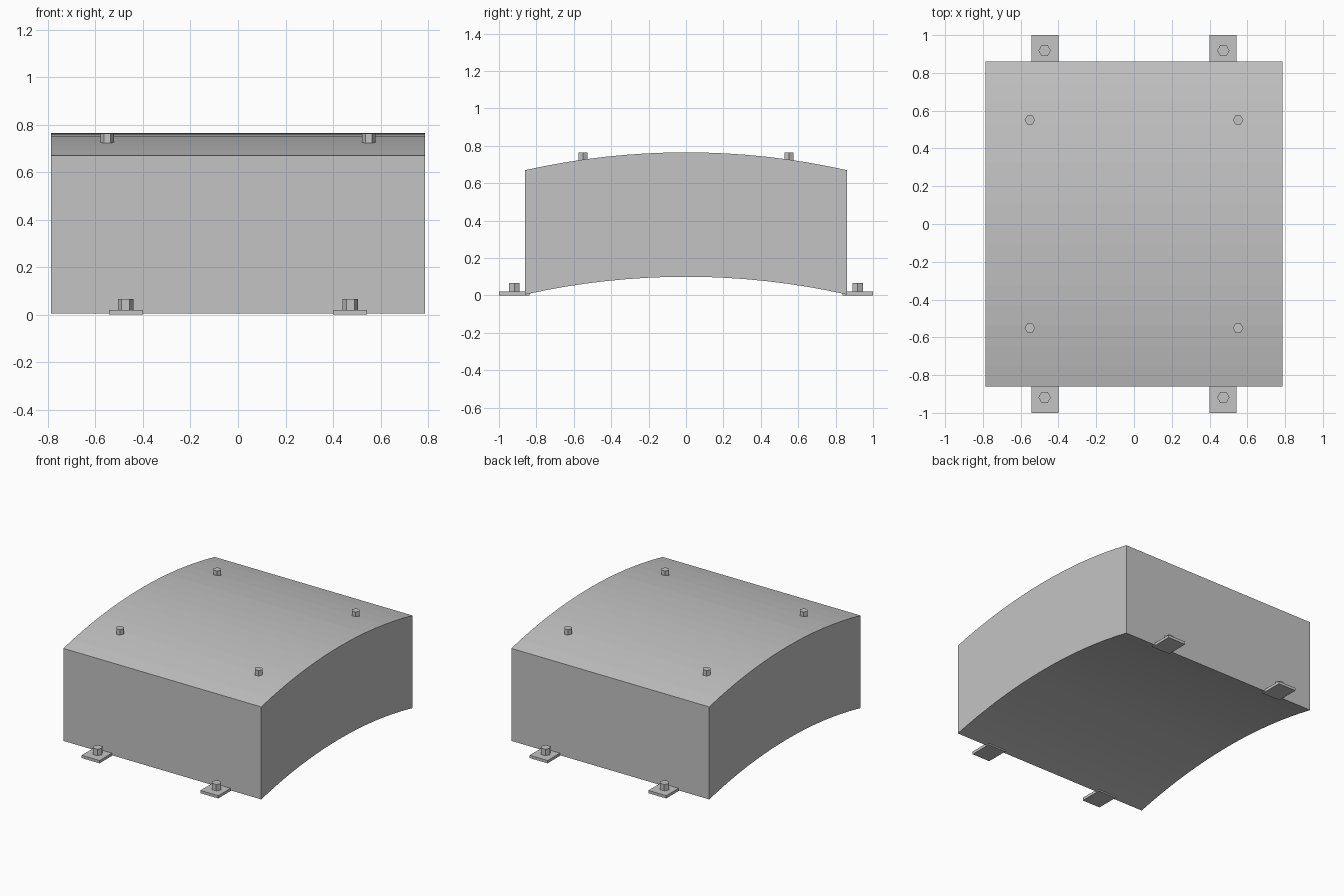
import bpy, bmesh, math
from mathutils import Matrix

cube = bpy.data.objects.get("Cube")
if cube:
    bpy.data.objects.remove(cube, do_unlink=True)

# Single painted-metal grey
grey = bpy.data.materials.new("light grey")
grey.use_nodes = True
colour = (0.55, 0.55, 0.55, 1)
grey.diffuse_color = colour
grey.node_tree.nodes["Principled BSDF"].inputs["Base Color"].default_value = colour

HALF_X, HALF_Y = 0.787, 0.86
EDGE_BOTTOM, EDGE_TOP, RISE = 0.005, 0.67, 0.095
STEPS = 16
RADIUS = (HALF_Y ** 2 + RISE ** 2) / (2 * RISE)


def arch(y):
    """Height of the circular arch above its ends."""
    return math.sqrt(RADIUS ** 2 - y ** 2) - RADIUS + RISE


def finish(name, bm):
    bmesh.ops.recalc_face_normals(bm, faces=bm.faces)
    mesh = bpy.data.meshes.new(name)
    bm.to_mesh(mesh)
    bm.free()
    mesh.materials.append(grey)
    obj = bpy.data.objects.new(name, mesh)
    bpy.context.collection.objects.link(obj)
    return obj


def box(name, x, y, z, size):
    bm = bmesh.new()
    bmesh.ops.create_cube(bm, size=1)
    bmesh.ops.scale(bm, vec=size, verts=bm.verts)
    bmesh.ops.translate(bm, vec=(x, y, z), verts=bm.verts)
    return finish(name, bm)


def hex_bolt(name, x, y, bottom, top, radius):
    bm = bmesh.new()
    bmesh.ops.create_cone(bm, cap_ends=True, segments=6, radius1=radius,
                          radius2=radius, depth=top - bottom)
    # Corners point along x
    bmesh.ops.rotate(bm, cent=(0, 0, 0), verts=bm.verts,
                     matrix=Matrix.Rotation(math.radians(30), 3, "Z"))
    bmesh.ops.translate(bm, vec=(x, y, (top + bottom) / 2), verts=bm.verts)
    return finish(name, bm)


# Arched block: curved side profile extruded across x
bm = bmesh.new()
ys = [HALF_Y * (2 * i / STEPS - 1) for i in range(STEPS + 1)]
profile = [(y, EDGE_BOTTOM + arch(y)) for y in ys]
profile += [(y, EDGE_TOP + arch(y)) for y in reversed(ys)]
side = bm.faces.new([bm.verts.new((-HALF_X, y, z)) for y, z in profile])
extruded = bmesh.ops.extrude_face_region(bm, geom=[side])["geom"]
bmesh.ops.translate(bm, vec=(2 * HALF_X, 0, 0),
                    verts=[v for v in extruded if isinstance(v, bmesh.types.BMVert)])
finish("arched_block", bm)

# Mounting tabs, their bolts, and the bolts on top
for sx, side_name in ((1, "left"), (-1, "right")):
    for sy, end_name in ((-1, "front"), (1, "back")):
        tag = f"{end_name}_{side_name}"
        box(f"mounting_tab_{tag}", sx * 0.472, sy * 0.918, 0.01, (0.142, 0.164, 0.02))
        hex_bolt(f"tab_bolt_{tag}", sx * 0.473, sy * 0.918, 0.015, 0.066, 0.033)
        hex_bolt(f"top_bolt_{tag}", sx * 0.551, sy * 0.551, 0.715, 0.763, 0.028)
